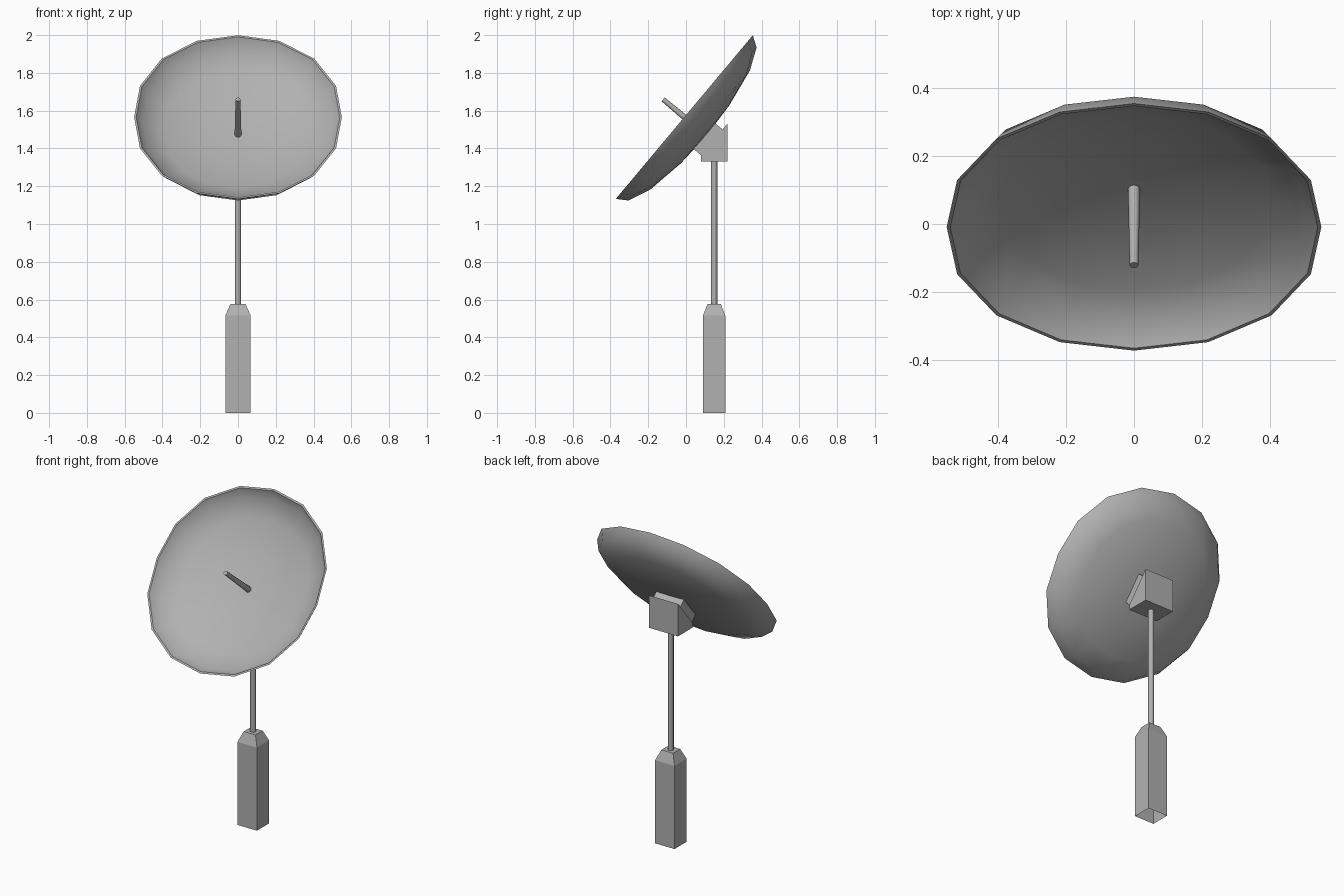
import bpy, bmesh, math
from mathutils import Matrix, Vector

if "Cube" in bpy.data.objects:
    bpy.data.objects.remove(bpy.data.objects["Cube"])

# Dish frame: local x across, local y up along the rim plane, local z out of the bowl
U = Vector((0, 0.642, 0.767)).normalized()
N = Vector((1, 0, 0)).cross(U)
DISH = Matrix((Vector((1, 0, 0)), U, N)).transposed().to_4x4()
DISH.translation = (0, -0.009, 1.566)
POLE_Y = 0.149

GREY = bpy.data.materials.new("grey_metal")
GREY.diffuse_color = (0.44, 0.44, 0.44, 1)
GREY.use_nodes = True
GREY.node_tree.nodes["Principled BSDF"].inputs["Base Color"].default_value = GREY.diffuse_color


def finish(name, bm, matrix=None, smooth=None):
    bmesh.ops.recalc_face_normals(bm, faces=bm.faces[:])
    if matrix:
        bm.transform(matrix)
    mesh = bpy.data.meshes.new(name)
    bm.to_mesh(mesh)
    bm.free()
    mesh.materials.append(GREY)
    ob = bpy.data.objects.new(name, mesh)
    bpy.context.collection.objects.link(ob)
    if smooth:
        bpy.ops.object.select_all(action='DESELECT')
        ob.select_set(True)
        bpy.context.view_layer.objects.active = ob
        bpy.ops.object.shade_smooth_by_angle(angle=math.radians(smooth))
    return ob


def loft(bm, rings):
    loops = [[bm.verts.new(p) for p in ring] for ring in rings]
    for a, b in zip(loops, loops[1:]):
        for i in range(len(a)):
            j = (i + 1) % len(a)
            bm.faces.new((a[i], a[j], b[j], b[i]))
    return loops


def tube(name, r0, r1, z0, z1, matrix, sides=8):
    bm = bmesh.new()
    ring = lambda r, z: [(r * math.cos(k * math.tau / sides),
                          r * math.sin(k * math.tau / sides), z) for k in range(sides)]
    for loop in loft(bm, [ring(r0, z0), ring(r1, z1)])[::1]:
        bm.faces.new(loop)
    return finish(name, bm, matrix, 60)


def prism(name, profile, half_width):
    # (y, z) profile extruded across x
    bm = bmesh.new()
    for loop in loft(bm, [[(x, y, z) for y, z in profile] for x in (-half_width, half_width)]):
        bm.faces.new(loop)
    return finish(name, bm)


# Dish shell: back profile out to the rim, then the inner bowl, slightly oval
OVAL = [0.561, 0.5655, 0.567, 0.558, 0.546]
BACK = [(0.20, 0.143), (0.412, 0.108), (0.528, 0.057), (0.565, 0.0)]
BOWL = [(0.554, 0.0), (0.518, 0.051), (0.405, 0.101), (0.20, 0.138)]


def dish_ring(r, depth):
    pts = []
    for k in range(16):
        a = k * math.tau / 16
        s = r * OVAL[min(k % 8, 8 - k % 8)] / OVAL[0]
        pts.append((s * math.sin(a), s * math.cos(a), -depth))
    return pts


bm = bmesh.new()
loops = loft(bm, [dish_ring(*p) for p in BACK + BOWL])
for loop, depth in ((loops[0], 0.153), (loops[-1], 0.148)):
    centre = bm.verts.new((0, 0, -depth))
    for i in range(16):
        bm.faces.new((loop[i], loop[(i + 1) % 16], centre))
finish("dish", bm, DISH, 40)

# Tapered feed rod on the bowl axis
tube("feed_rod", 0.018, 0.013, -0.15, 0.146, DISH)

# Tilted plate behind the dish, and the wedge bracket carrying it
plate = [DISH @ Vector((0, u, -w)) for u, w in
         ((-0.098, 0.146), (-0.098, 0.2), (0.08, 0.2), (0.08, 0.146))]
prism("mount_plate", [(p.y, p.z) for p in plate], 0.095)
prism("mount_bracket", [(0.079, 1.332), (0.221, 1.332), (0.221, 1.533), (0.079, 1.363)], 0.1)

# Pole
tube("pole", 0.017, 0.017, 0.57, 1.34, Matrix.Translation((0, POLE_Y, 0)))

# Base post, open underneath, with tapered shoulders
bm = bmesh.new()
rect = lambda hx, hy, z: [(sx * hx, POLE_Y + sy * hy, z)
                          for sx, sy in ((-1, -1), (1, -1), (1, 1), (-1, 1))]
loops = loft(bm, [rect(0.067, 0.059, 0), rect(0.067, 0.059, 0.515), rect(0.04, 0.035, 0.577)])
bm.faces.new(loops[-1])
finish("base_post", bm)
